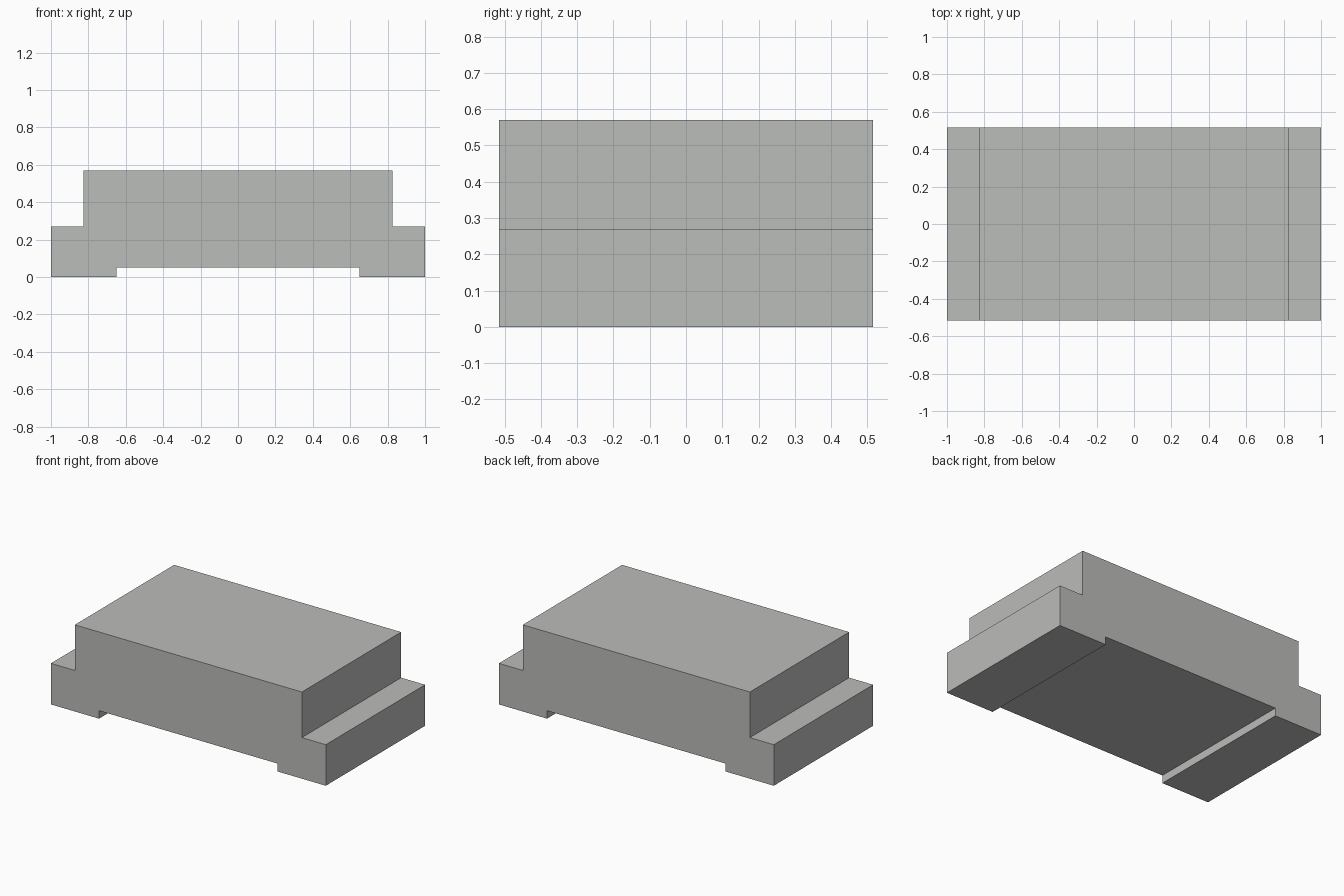
import bpy
import bmesh

cube = bpy.data.objects.get("Cube")
if cube:
    bpy.data.objects.remove(cube, do_unlink=True)

# Plain grey material
grey = bpy.data.materials.new("light grey")
grey.use_nodes = True
colour = (0.5, 0.51, 0.49, 1.0)
grey.diffuse_color = colour
grey.node_tree.nodes["Principled BSDF"].inputs["Base Color"].default_value = colour

HALF_DEPTH = 0.516

# Half of the stepped outline, from the underside recess up to the top
half = [(0.65, 0.052), (0.65, 0), (1, 0), (1, 0.27), (0.826, 0.27), (0.826, 0.57)]
outline = half + [(-x, z) for x, z in reversed(half)]

# Stepped block: the outline extruded from front to back
bm = bmesh.new()
front = bm.faces.new([bm.verts.new((x, -HALF_DEPTH, z)) for x, z in outline])
result = bmesh.ops.extrude_face_region(bm, geom=[front], use_keep_orig=True)
back_verts = [g for g in result["geom"] if isinstance(g, bmesh.types.BMVert)]
bmesh.ops.translate(bm, verts=back_verts, vec=(0, 2 * HALF_DEPTH, 0))
bmesh.ops.recalc_face_normals(bm, faces=bm.faces)

mesh = bpy.data.meshes.new("stepped_block")
bm.to_mesh(mesh)
bm.free()
mesh.materials.append(grey)
block = bpy.data.objects.new("stepped_block", mesh)
bpy.context.collection.objects.link(block)
